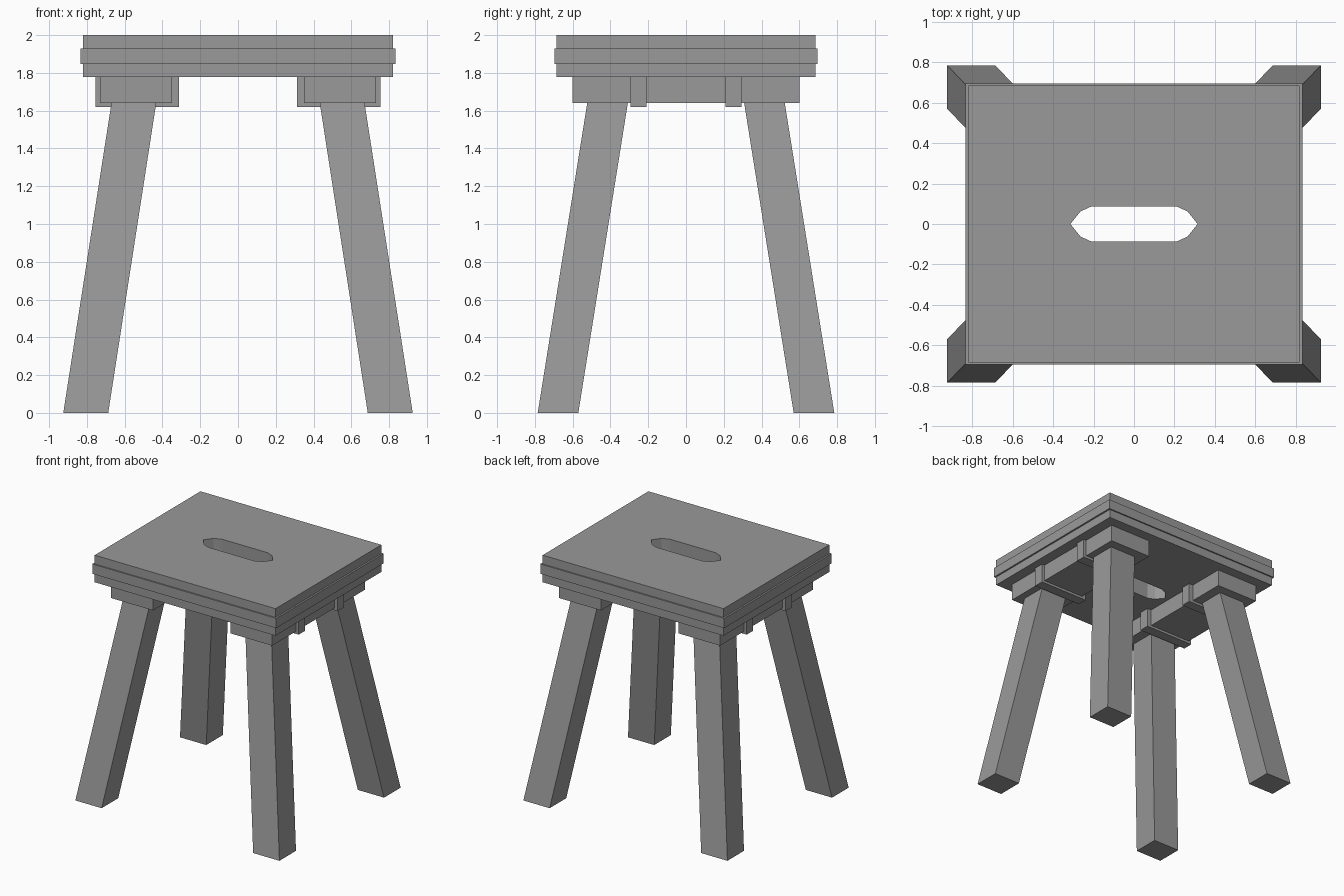
import bpy, bmesh

if "Cube" in bpy.data.objects:
    bpy.data.objects.remove(bpy.data.objects["Cube"])

# Dark grey finish shared by all parts
grey = bpy.data.materials.new("dark_grey")
grey.diffuse_color = (0.32, 0.32, 0.32, 1)
grey.use_nodes = True
grey.node_tree.nodes["Principled BSDF"].inputs["Base Color"].default_value = grey.diffuse_color


def finish(name, bm):
    bmesh.ops.recalc_face_normals(bm, faces=bm.faces)
    mesh = bpy.data.meshes.new(name)
    bm.to_mesh(mesh)
    bm.free()
    mesh.materials.append(grey)
    obj = bpy.data.objects.new(name, mesh)
    bpy.context.collection.objects.link(obj)
    return obj


def add_rings(bm, rings):
    """Skin a stack of equal-length point rings, return the vertex rings."""
    rows = [[bm.verts.new(p) for p in ring] for ring in rings]
    n = len(rows[0])
    for a, b in zip(rows, rows[1:]):
        for i in range(n):
            j = (i + 1) % n
            bm.faces.new((a[i], a[j], b[j], b[i]))
    return rows


def rect(x0, x1, y0, y1, z):
    return [(x0, y0, z), (x1, y0, z), (x1, y1, z), (x0, y1, z)]


def prism(name, bottom, top):
    bm = bmesh.new()
    a, b = add_rings(bm, [bottom, top])
    bm.faces.new(a)
    bm.faces.new(b)
    return finish(name, bm)


def box(name, x0, x1, y0, y1, z0, z1):
    return prism(name, rect(x0, x1, y0, y1, z0), rect(x0, x1, y0, y1, z1))


# Seat: stepped edge with a hand slot through the middle
bm = bmesh.new()
steps = [(0.82, 0.685, 1.778), (0.82, 0.685, 1.848), (0.834, 0.696, 1.848),
         (0.834, 0.696, 1.928), (0.82, 0.685, 1.928), (0.82, 0.685, 2.0)]
outer = add_rings(bm, [rect(-x, x, -y, y, z) for x, y, z in steps])
slot = [(0.315, 0), (0.265, 0.062), (0.21, 0.087),
        (-0.21, 0.087), (-0.265, 0.062), (-0.315, 0),
        (-0.265, -0.062), (-0.21, -0.087), (0.21, -0.087), (0.265, -0.062)]
inner = add_rings(bm, [[(x, y, z) for x, y in slot] for z in (1.778, 2.0)])
for row in (0, -1):
    edges = []
    for ring in (outer[row], inner[row]):
        edges += [bm.edges.get((ring[i - 1], ring[i])) for i in range(len(ring))]
    bmesh.ops.triangle_fill(bm, edges=edges, use_beauty=True, normal=(0, 0, 1))
finish("seat", bm)

for sx, side in ((-1, "left"), (1, "right")):
    # Batten under the seat
    box(f"{side}_batten", *sorted((sx * 0.35, sx * 0.73)), -0.6, 0.6, 1.64, 1.778)
    for sy, end in ((-1, "front"), (1, "back")):
        # Band wrapped around the batten
        box(f"{end}_{side}_band", *sorted((sx * 0.313, sx * 0.755)),
            *sorted((sy * 0.21, sy * 0.293)), 1.62, 1.778)
        # Splayed leg
        prism(f"{end}_{side}_leg",
              rect(sx * 0.687, sx * 0.925, sy * 0.57, sy * 0.785, 0),
              rect(sx * 0.433, sx * 0.67, sy * 0.308, sy * 0.523, 1.64))
